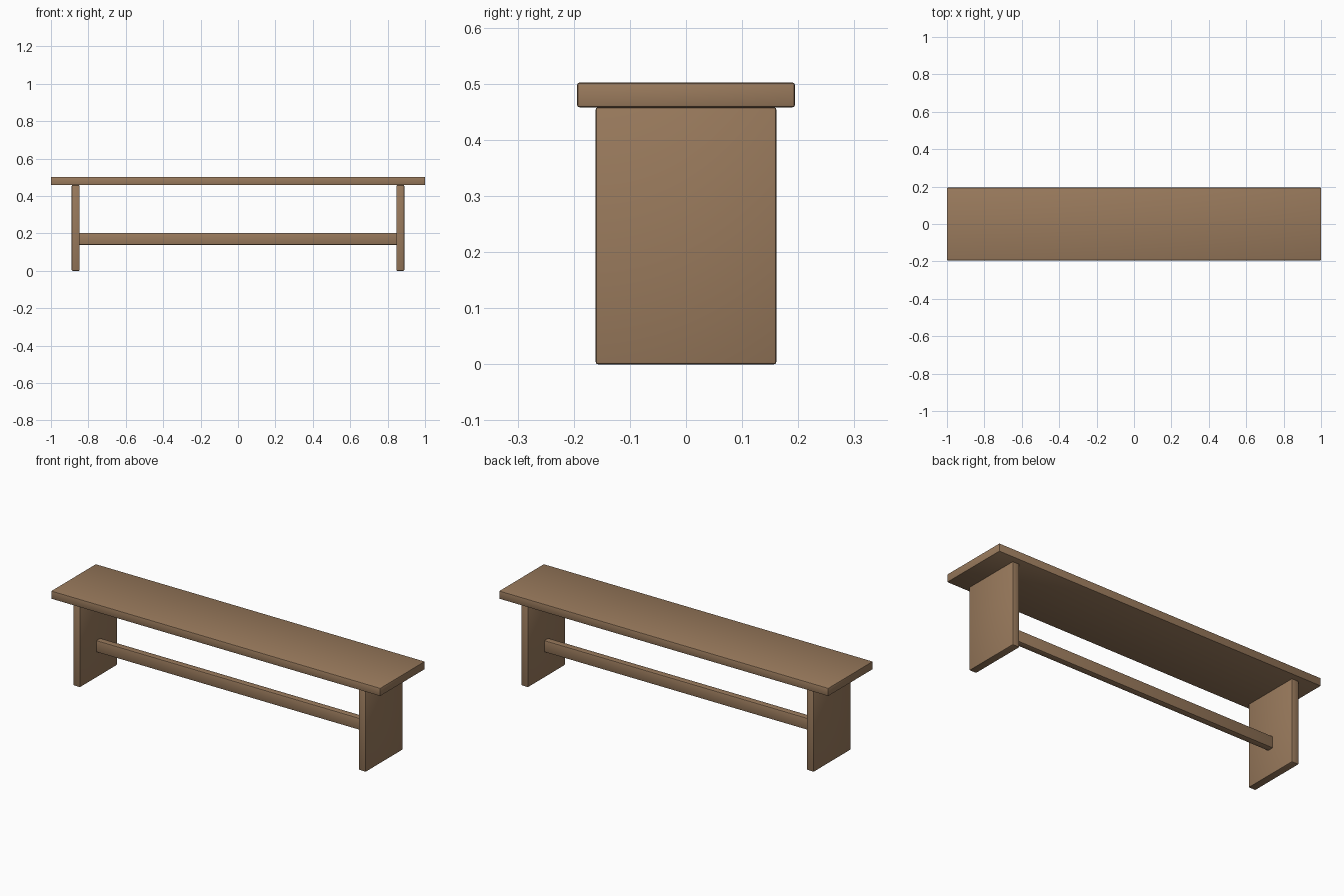
import bpy

if "Cube" in bpy.data.objects:
    bpy.data.objects.remove(bpy.data.objects["Cube"])

# One warm wood colour for the whole bench
wood = bpy.data.materials.new("brown wood")
wood.diffuse_color = (0.32, 0.195, 0.108, 1.0)
wood.use_nodes = True
wood.node_tree.nodes["Principled BSDF"].inputs["Base Color"].default_value = wood.diffuse_color


def board(name, x, y, z, bevel):
    """Box spanning the given (min, max) ranges with softly rounded edges."""
    spans = (x, y, z)
    bpy.ops.mesh.primitive_cube_add(size=1)
    ob = bpy.context.object
    ob.name = name
    for v in ob.data.vertices:
        for i, (lo, hi) in enumerate(spans):
            v.co[i] = lo if v.co[i] < 0 else hi
    ob.data.materials.append(wood)
    mod = ob.modifiers.new("soft edges", 'BEVEL')
    mod.width = bevel
    mod.segments = 2
    bpy.ops.object.modifier_apply(modifier=mod.name)
    bpy.ops.object.shade_smooth_by_angle(angle=0.6)
    return ob


# Seat plank
board("seat", (-1, 1), (-0.194, 0.194), (0.458, 0.502), 0.004)

# Panel legs at both ends
for side, x in (("left", (-0.889, -0.847)), ("right", (0.847, 0.889))):
    board(side + "_leg_panel", x, (-0.161, 0.161), (0.0, 0.458), 0.004)

# Stretcher rail between the legs, let slightly into the panels
board("stretcher_rail", (-0.855, 0.855), (-0.018, 0.018), (0.139, 0.203), 0.004)
